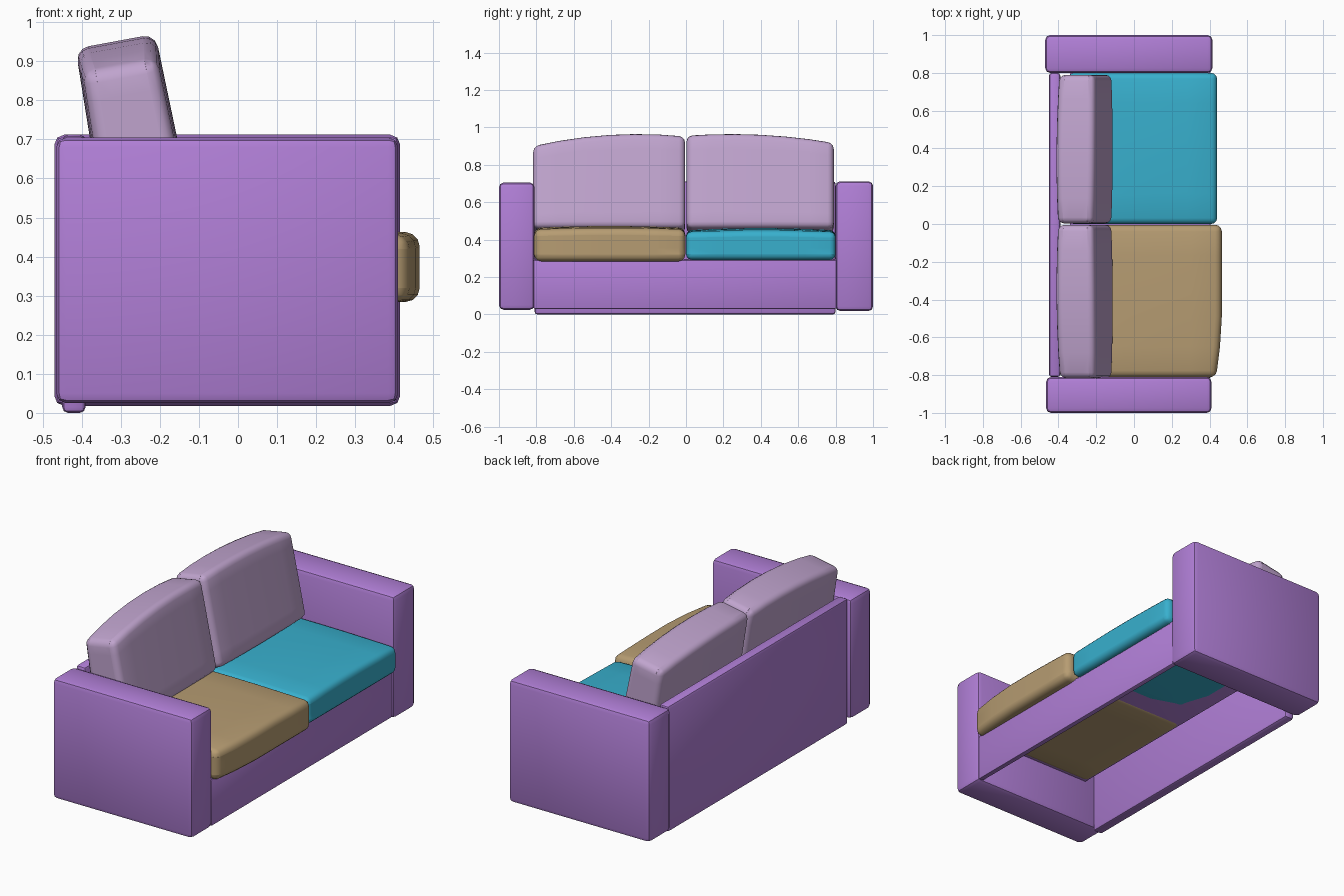
import bpy, bmesh, math
from mathutils import Matrix, Vector

if "Cube" in bpy.data.objects:
    bpy.data.objects.remove(bpy.data.objects["Cube"], do_unlink=True)


def material(name, rgb):
    lin = [((c / 255 + 0.055) / 1.055) ** 2.4 for c in rgb] + [1]
    m = bpy.data.materials.new(name)
    m.use_nodes = True
    m.diffuse_color = lin
    m.node_tree.nodes["Principled BSDF"].inputs["Base Color"].default_value = lin
    return m


purple = material("purple fabric", (177, 127, 215))
mauve = material("mauve fabric", (192, 164, 206))
tan = material("tan fabric", (182, 156, 114))
teal = material("teal fabric", (56, 176, 206))


def block(name, mat, lo, hi, bevel, segments=2, cuts=0, shape=None):
    """Rounded box from corner to corner; shape(point, unit) may deform it."""
    lo, hi = Vector(lo), Vector(hi)
    mid, half = (lo + hi) / 2, (hi - lo) / 2
    bm = bmesh.new()
    bmesh.ops.create_cube(bm, size=2)
    if cuts:
        bmesh.ops.subdivide_edges(bm, edges=bm.edges[:], cuts=cuts, use_grid_fill=True)
    for v in bm.verts:
        unit = v.co.copy()
        p = mid + Vector(a * b for a, b in zip(unit, half))
        v.co = shape(p, unit) if shape else p
    me = bpy.data.meshes.new(name)
    bm.to_mesh(me)
    bm.free()
    me.materials.append(mat)
    ob = bpy.data.objects.new(name, me)
    bpy.context.collection.objects.link(ob)
    mod = ob.modifiers.new("rounding", "BEVEL")
    mod.width, mod.segments = bevel, segments
    mod.limit_method, mod.angle_limit = "ANGLE", math.radians(40)
    bpy.ops.object.select_all(action="DESELECT")
    bpy.context.view_layer.objects.active = ob
    ob.select_set(True)
    bpy.ops.object.modifier_apply(modifier="rounding")
    bpy.ops.object.shade_smooth_by_angle(angle=math.radians(40))
    return ob


# Arms at both ends
block("near_arm", purple, (-0.465, -1, 0.025), (0.41, -0.81, 0.705), 0.025)
block("far_arm", purple, (-0.47, 0.8, 0.018), (0.415, 1, 0.712), 0.025)

# Back board, front board and the thin deck, open underneath
block("back_board", purple, (-0.45, -0.81, 0), (-0.39, 0.8, 0.712), 0.015)
block("front_board", purple, (0.375, -0.815, 0.03), (0.405, 0.805, 0.29), 0.006)
block("deck", purple, (-0.34, -0.815, 0.289), (0.4, 0.805, 0.297), 0.002)


# Seat cushions: soft crown, with the outer front corner pulled in
def seat_shape(crown, sag, corner):
    def shape(p, u):
        dome = (1 - u.x ** 2) * (1 - u.y ** 2)
        p.z += crown * dome if u.z > 0 else -sag * dome
        if u.z > 0:
            p.z -= 0.008 * max(0, u.x) * abs(u.y)
        if u.x > 0.9:
            p.x -= corner * max(0, -u.y - 0.4) / 0.6
        return p
    return shape


block("tan_seat_cushion", tan, (-0.35, -0.812, 0.284), (0.465, -0.004, 0.463),
      0.04, 3, 4, seat_shape(0.01, 0, 0.03))
block("teal_seat_cushion", teal, (-0.35, 0, 0.292), (0.44, 0.8, 0.45),
      0.035, 3, 4, seat_shape(0.012, 0.008, 0))


# Back cushions: arched top, slight belly, leaning backwards
def back_shape(peak, top, fall):
    lean = Matrix.Rotation(math.radians(-10.5), 3, "Y")

    def shape(p, u):
        height = top - fall * (p.y - peak) ** 2
        p.z = height * (u.z + 1) / 2
        p.x += u.x * 0.008 * (1 - u.y ** 2) - u.x * 0.006 * u.z
        return lean @ p + Vector((-0.22, 0, 0.445))
    return shape


for name, y0, y1, peak, fall in (("near_back_cushion", -0.817, -0.005, -0.25, 0.2),
                                 ("far_back_cushion", 0.003, 0.79, 0.23, 0.15)):
    block(name, mauve, (-0.102, y0, 0), (0.102, y1, 1), 0.035, 3, 5,
          back_shape(peak, 0.515, fall))
